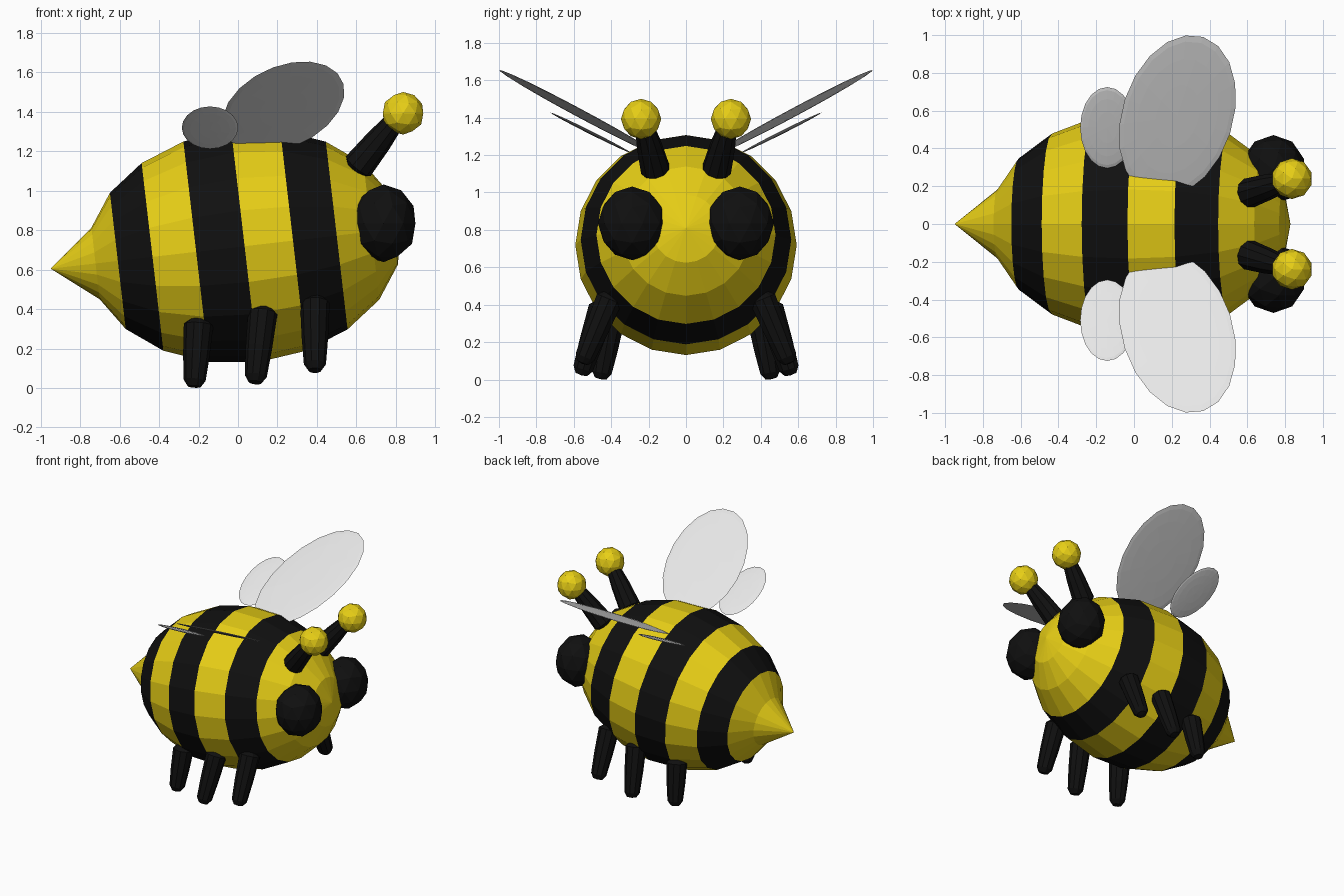
import bpy, bmesh, math
from mathutils import Vector

if "Cube" in bpy.data.objects:
    bpy.data.objects.remove(bpy.data.objects["Cube"])


def material(name, r, g, b):
    m = bpy.data.materials.new(name)
    m.diffuse_color = (r, g, b, 1)
    m.use_nodes = True
    m.node_tree.nodes["Principled BSDF"].inputs["Base Color"].default_value = m.diffuse_color
    return m


yellow = material("yellow", 0.8, 0.62, 0.008)
black = material("black", 0.005, 0.005, 0.005)
grey = material("wing_grey", 0.8, 0.8, 0.8)


def finish(name, bm, mats):
    bmesh.ops.recalc_face_normals(bm, faces=bm.faces[:])
    me = bpy.data.meshes.new(name)
    bm.to_mesh(me)
    bm.free()
    for m in mats:
        me.materials.append(m)
    ob = bpy.data.objects.new(name, me)
    bpy.context.collection.objects.link(ob)
    return ob


def lathe(name, start, direction, profile, sides, mats, bands=()):
    """Revolve (distance, radius) pairs around an axis; bands get material 1."""
    start, w = Vector(start), Vector(direction).normalized()
    up = w.cross(Vector((0, 1, 0))).normalized()
    side = w.cross(up)
    bm = bmesh.new()
    rings = []
    for s, r in profile:
        c = start + w * s
        if r == 0:
            rings.append([bm.verts.new(c)] * sides)
        else:
            angles = [2 * math.pi * i / sides for i in range(sides)]
            rings.append([bm.verts.new(c + r * (up * math.cos(a) + side * math.sin(a)))
                          for a in angles])
    for k in range(len(rings) - 1):
        lo, hi = rings[k], rings[k + 1]
        for i in range(sides):
            j = (i + 1) % sides
            corners = list(dict.fromkeys((lo[i], lo[j], hi[j], hi[i])))
            bm.faces.new(corners).material_index = 1 if k in bands else 0
    return finish(name, bm, mats)


def ball(name, centre, radii, mat):
    bm = bmesh.new()
    bmesh.ops.create_icosphere(bm, subdivisions=2, radius=1)
    for v in bm.verts:
        v.co = Vector(centre) + Vector(a * b for a, b in zip(v.co, radii))
    return finish(name, bm, [mat])


def limb(name, start, end, r0, r1, sides):
    """Tapered limb with rounded ends."""
    d = Vector(end) - Vector(start)
    n = d.length
    profile = [(-0.5 * r0, 0), (-0.35 * r0, 0.6 * r0), (0, r0), (n * 0.55, (r0 * 0.6 + r1 * 0.4)),
               (n, r1), (n + 0.6 * r1, 0.6 * r1), (n + 0.7 * r1, 0)]
    return lathe(name, start, d, profile, sides, [black])


def wing(name, centre, long_r, short_r, angle, slope_x, slope_y, side):
    """Thin ellipse, turned in plan and then sloped upward."""
    bm = bmesh.new()
    bmesh.ops.create_uvsphere(bm, u_segments=20, v_segments=8, radius=1)
    ca, sa = math.cos(angle), math.sin(angle)
    for v in bm.verts:
        a, b = v.co.x * long_r, v.co.y * short_r
        x, y = a * ca - b * sa, a * sa + b * ca
        z = slope_x * x + slope_y * y + v.co.z * 0.01
        v.co = (centre[0] + x, side * (centre[1] + y), centre[2] + z)
    return finish(name, bm, [grey])


# striped body: stretched sphere with the rear pole pulled into a sting
body_profile = [(0, 0)]
for k in range(1, 10):
    t = math.pi * k / 10
    body_profile.append((0.99 - 0.8 * math.cos(t), 0.592 * math.sin(t)))
body_profile.append((1.79, 0))
lathe("body", (-0.95, 0, 0.605), (0.9934, 0, 0.115), body_profile, 20,
      [yellow, black], bands=(2, 4, 6))

# mirrored pairs
for tag, s in (("left", 1), ("right", -1)):
    ball("eye_" + tag, (0.738, s * 0.288, 0.835), (0.17, 0.183, 0.197), black)

    # antennae
    limb("antenna_stalk_" + tag, (0.61, s * 0.165, 1.125), (0.80, s * 0.225, 1.36),
         0.08, 0.05, 10)
    ball("antenna_tip_" + tag, (0.837, s * 0.24, 1.393), (0.108, 0.108, 0.108), yellow)

    # legs: rear, middle, front
    legs = (("rear", (-0.20, 0.40, 0.32), (-0.22, 0.45, 0.04)),
            ("middle", (0.125, 0.45, 0.38), (0.09, 0.55, 0.06)),
            ("front", (0.39, 0.41, 0.43), (0.39, 0.54, 0.12)))
    for part, a, b in legs:
        limb(part + "_leg_" + tag, (a[0], s * a[1], a[2]), (b[0], s * b[1], b[2]),
             0.075, 0.056, 10)

    # wings
    wing("large_wing_" + tag, (0.23, 0.57, 1.425), 0.442, 0.293, math.radians(72),
         0.08, 0.52, s)
    wing("small_wing_" + tag, (-0.142, 0.51, 1.32), 0.215, 0.143, math.radians(90),
         0.0, 0.5, s)
